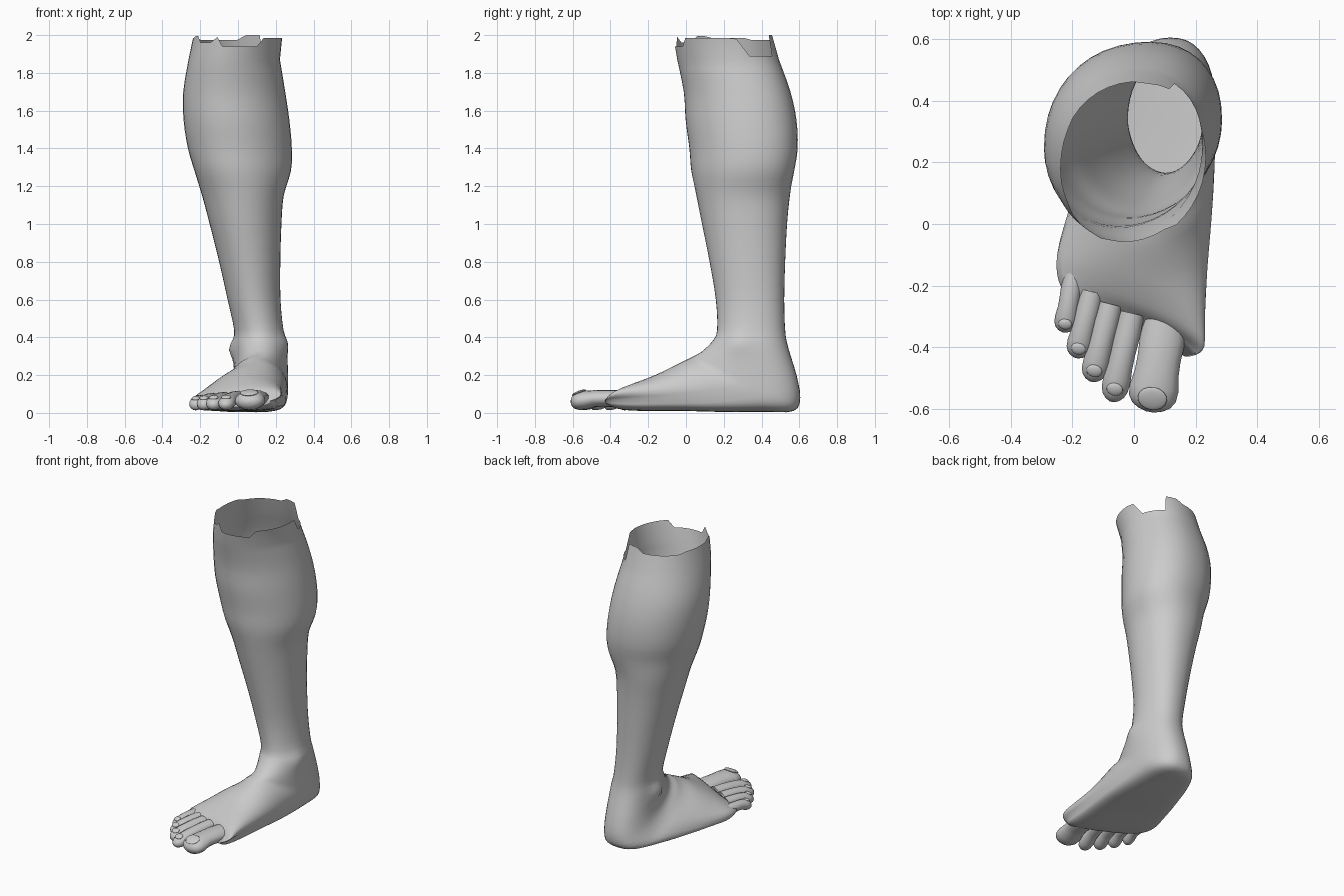
import bpy, bmesh
from math import sin, cos, pi, radians, exp
from mathutils import Vector

if "Cube" in bpy.data.objects:
    bpy.data.objects.remove(bpy.data.objects["Cube"])

COLS = 40

# leg levels: z, front y, back y, left x, right x
LEG = [(1.87, -.045, .49, -.262, .222), (1.7, -.01, .55, -.29, .25),
       (1.55, .0, .582, -.288, .272), (1.4, .02, .588, -.265, .285),
       (1.28, .03, .57, -.23, .28), (1.15, .055, .55, -.19, .242),
       (1.0, .085, .535, -.15, .23), (.8, .125, .525, -.10, .224),
       (.6, .158, .52, -.055, .225)]
# foot sections swing from level to upright:
# dorsal y z, heel/sole y z, left x, right x, skew, sole squareness, widest point
FOOT = [(.165, .44, .525, .44, -.02, .24, 0, 2.2, .5),
        (.14, .38, .54, .35, -.02, .258, 0, 2.2, .5),
        (.09, .33, .585, .20, -.02, .263, 0, 2.3, .48),
        (.06, .31, .605, .08, -.03, .265, 0, 2.4, .45),
        (.03, .295, .57, .01, -.06, .265, 0, 2.8, .42),
        (-.02, .27, .42, .005, -.11, .26, -.1, 3.5, .38),
        (-.08, .24, .20, .005, -.17, .25, -.15, 4, .35),
        (-.16, .20, .0, .01, -.22, .23, -.25, 4, .35),
        (-.24, .165, -.17, .01, -.25, .21, -.4, 4, .4),
        (-.31, .13, -.28, .015, -.245, .195, -.5, 3, .45),
        (-.34, .09, -.33, .035, -.215, .165, -.5, 2.5, .5)]
# torn rim: height up to each angle (0 = +x, 90 = front)
RIM = [(55, 1.985), (108, 1.94), (122, 1.99), (145, 1.96), (170, 1.995),
       (215, 1.985), (272, 1.975), (298, 2.0), (346, 1.89), (361, 1.98)]
# ankle bones: centre, height of bump, spread
BUMPS = [(Vector((-.02, .34, .335)), .028, .05), (Vector((.26, .27, .37)), .012, .06)]


def spow(v, n):
    return (1 if v >= 0 else -1) * abs(v) ** (2 / n)


def ring(sec):
    yf, zf, yb, zb, xl, xr, skew, nb, m = sec
    cx, hx = (xl + xr) / 2, (xr - xl) / 2
    front, back = Vector((0, yf, zf)), Vector((0, yb, zb))
    mid = back.lerp(front, m)
    pts = []
    for i in range(COLS):
        a = 2 * pi * i / COLS
        n = 2 if sin(a) > 0 else nb
        s, c = spow(sin(a), n), spow(cos(a), n)
        p = mid + (front - mid) * s if s > 0 else mid + (mid - back) * s
        p.x = cx + hx * c + max(0, -skew) * .25 * max(0, s)
        p.y += skew * hx * c
        for centre, h, r in BUMPS:
            d = (p - centre).length / r
            p.x += (-h if centre.x < .1 else h) * exp(-d * d)
        pts.append(p)
    return pts


def spline(secs, sub):
    out = []
    for i in range(len(secs) - 1):
        q = [secs[max(0, min(len(secs) - 1, i + k))] for k in (-1, 0, 1, 2)]
        for j in range(sub):
            t = j / sub
            out.append([.5 * (2 * b + (c - a) * t + (2 * a - 5 * b + 4 * c - d) * t * t
                              + (3 * b - a - 3 * c + d) * t ** 3) for a, b, c, d in zip(*q)])
    return out + [secs[-1]]


def loft(name, rings):
    bm = bmesh.new()
    vs = [[bm.verts.new(p) for p in r] for r in rings]
    n = len(rings[0])
    for r0, r1 in zip(vs, vs[1:]):
        for i in range(n):
            bm.faces.new((r0[i], r0[(i + 1) % n], r1[(i + 1) % n], r1[i]))
    bm.faces.new(vs[-1])
    bmesh.ops.recalc_face_normals(bm, faces=bm.faces)
    # open shells: make sure the first face looks away from the axis
    bm.faces.ensure_lookup_table()
    f = bm.faces[0]
    centre = sum(rings[0], Vector()) / n
    if f.normal.dot(f.calc_center_median() - centre) < 0:
        bmesh.ops.reverse_faces(bm, faces=bm.faces)
    me = bpy.data.meshes.new(name)
    bm.to_mesh(me)
    bm.free()
    for p in me.polygons:
        p.use_smooth = True
    ob = bpy.data.objects.new(name, me)
    bpy.context.collection.objects.link(ob)
    return ob


# leg and foot skin, open at the torn top
secs = [(yf, z, yb, z, xl, xr, .12 if z > 1.2 else .04, 2.2, .5) for z, yf, yb, xl, xr in LEG] + FOOT
body = [ring(s) for s in spline(secs, 3)]
top = ring((-.068, 2.0, .455, 2.0, -.235, .235, .08, 2.2, .5))
rim = []
for i in range(COLS):
    h = next(z for lim, z in RIM if 360 * i / COLS <= lim)
    rim.append(body[0][i].lerp(top[i], (h - 1.87) / .13))
loft("leg_and_foot", [rim] + body)

# toes: root, tip, half width, half height
TOES = [("big_toe", (.105, -.30, .075), (.052, -.61, .062), .08, .05),
        ("second_toe", (-.005, -.29, .085), (-.072, -.577, .045), .045, .038),
        ("third_toe", (-.075, -.26, .08), (-.138, -.512, .045), .043, .037),
        ("fourth_toe", (-.135, -.22, .075), (-.188, -.435, .044), .041, .036),
        ("little_toe", (-.195, -.16, .065), (-.228, -.352, .044), .037, .035)]
# along the toe: position, scale, lift
TOE_SHAPE = [(0, .85, 0), (.25, .92, .004), (.45, .88, .008), (.6, .9, .008), (.75, 1, .002),
             (.86, .96, 0), (.93, .78, -.002), (.975, .5, -.002), (1, .15, -.002)]
NAIL_SEG = 16
for name, root, tip, w, h in TOES:
    root, tip = Vector(root), Vector(tip)
    side = (tip - root).cross(Vector((0, 0, 1))).normalized()
    rings = []
    for t, s, lift in TOE_SHAPE:
        c = root.lerp(tip, t) + Vector((0, 0, lift))
        rings.append([c + side * cos(2 * pi * k / 16) * w * s
                      + Vector((0, 0, sin(2 * pi * k / 16) * h * s)) for k in range(16)])
    loft(name, rings)

    # nail, tipped down toward the end of the toe
    bpy.ops.mesh.primitive_uv_sphere_add(segments=NAIL_SEG, ring_count=8)
    nail = bpy.context.object
    nail.name = name + "_nail"
    nail.scale = (w * .6, w * .5, .01)
    nail.location = root.lerp(tip, .86) + Vector((0, 0, h * .86))
    d = tip - root
    nail.rotation_euler = (radians(22), 0, Vector((0, -1)).angle_signed(d.xy) * -1)
    bpy.ops.object.shade_smooth()
